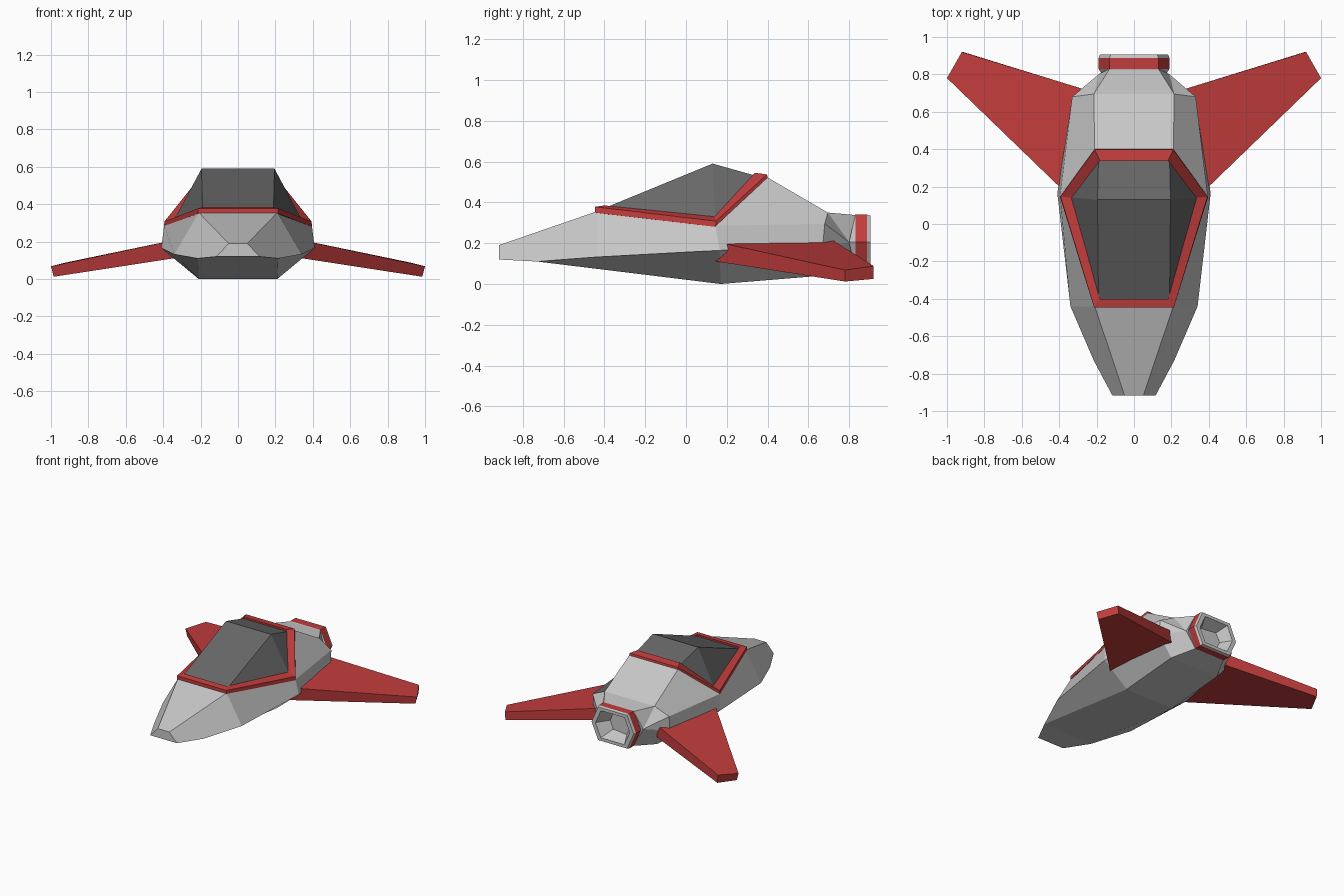
import bpy, bmesh

if "Cube" in bpy.data.objects:
    bpy.data.objects.remove(bpy.data.objects["Cube"])


def material(name, rgb):
    m = bpy.data.materials.new(name)
    m.diffuse_color = (*rgb, 1)
    m.use_nodes = True
    m.node_tree.nodes["Principled BSDF"].inputs["Base Color"].default_value = m.diffuse_color
    return m


GREY = material("hull grey", (0.57, 0.57, 0.57))
RED = material("trim red", (0.54, 0.046, 0.046))
DARK = material("dark glass", (0.135, 0.135, 0.135))


def make(name, verts, faces, mats, rule=None):
    """Flat-shaded object from points and faces, normals outward."""
    bm = bmesh.new()
    vs = [bm.verts.new(v) for v in verts]
    for f in faces:
        bm.faces.new([vs[i] for i in f])
    bmesh.ops.recalc_face_normals(bm, faces=bm.faces)
    if rule:
        for f in bm.faces:
            f.material_index = rule(f)
    me = bpy.data.meshes.new(name)
    bm.to_mesh(me)
    bm.free()
    for m in mats:
        me.materials.append(m)
    ob = bpy.data.objects.new(name, me)
    bpy.context.collection.objects.link(ob)
    return ob


def symmetric(name, pts, sides, chain, extra, mat):
    """Side faces on both sides, plus panels across the middle along a chain."""
    keys = list(pts)
    n = len(keys)
    idx = {k: i for i, k in enumerate(keys)}
    verts = [pts[k] for k in keys] + [(-x, y, z) for x, y, z in pts.values()]
    faces = []
    for s in sides:
        faces.append([idx[c] for c in s])
        faces.append([idx[c] + n for c in reversed(s)])
    for p, q in chain:
        faces.append([idx[p], idx[q], idx[q] + n, idx[p] + n])
    for s in extra:
        faces.append([idx[c] for c in s] + [idx[c] + n for c in reversed(s)])
    return make(name, verts, faces, [mat])


def loft(name, rings, mats, rule=None, closed=False, caps=()):
    """Bridge successive rings of equal size."""
    n, r = len(rings[0]), len(rings)
    faces = []
    for a in range(r if closed else r - 1):
        b = (a + 1) % r
        for i in range(n):
            j = (i + 1) % n
            faces.append([a * n + i, a * n + j, b * n + j, b * n + i])
    for c in caps:
        faces.append([c * n + i for i in range(n)])
    return make(name, [p for ring in rings for p in ring], faces, mats, rule)


# Hull: named points of the right half, from nose to tail
hull = {
    "a": (.05, -.918, .19), "b": (.115, -.918, .12), "c": (.215, -.73, .11),
    "d": (.21, -.44, .355), "e": (.34, -.44, .132),
    "f": (.395, .145, .285), "g": (.41, .165, .165), "h": (.21, .17, 0),
    "i": (.21, .395, .525), "j": (.215, .695, .35), "k": (.33, .68, .295),
    "l": (.33, .67, .18), "m": (.21, .66, .04),
    "n": (.13, .83, .338), "o": (.19, .80, .205), "p": (.13, .83, .07),
}
loop = "jnpmhcbadfij"
symmetric("hull", hull,
          ["abced", "degf", "fglk", "fkji", "cegh", "ghml", "jko", "jon", "klo", "lmpo"],
          [(p, q) for p, q in zip(loop, loop[1:]) if p + q != "np"], ["nop"], GREY)

# Canopy: dark faceted glass
glass = {"a": (.19, -.405, .37), "b": (.35, .143, .30), "c": (.19, .345, .53),
         "d": (.195, .13, .59)}
symmetric("canopy", glass, ["abd", "bcd"],
          [("a", "d"), ("d", "c"), ("a", "b"), ("b", "c")], [], DARK)


# Canopy frame: bent six-cornered ring
def corners(front, side, rear):
    right = [front, side, rear]
    return right + [(-x, y, z) for x, y, z in reversed(right)]


loft("canopy_frame", [
    corners((.213, -.447, .35), (.396, .145, .28), (.21, .402, .515)),
    corners((.213, -.447, .378), (.393, .147, .308), (.21, .397, .537)),
    corners((.182, -.40, .385), (.335, .14, .33), (.182, .338, .545)),
    corners((.182, -.40, .34), (.335, .14, .28), (.182, .338, .50)),
], [RED], closed=True)


# Engine nozzle: hexagonal, red band, grey lip and tapering recess
def hexagon(y, s):
    return [(x * s, y, .205 + z * s) for x, z in
            [(.13, .135), (.19, 0), (.13, -.135), (-.13, -.135), (-.19, 0), (-.13, .135)]]


loft("engine_nozzle", [hexagon(.80, .9), hexagon(.83, 1), hexagon(.888, 1), hexagon(.905, .96),
                       hexagon(.905, .78), hexagon(.78, .35)], [GREY, RED],
     rule=lambda f: int(.84 < f.calc_center_median().y < .88
                        and abs(f.normal.y) < .1), caps=(0, 5))

# Wings: swept, drooping slabs tapering in thickness
for side, s in (("right", 1), ("left", -1)):
    top = [(.25, .055, .227), (1.0, .78, .068), (.92, .92, .088), (.25, .715, .217)]
    low = [(.25, .055, .125), (.985, .78, .012), (.915, .92, .025), (.25, .715, .125)]
    loft(side + "_wing", [[(s * x, y, z) for x, y, z in r] for r in (top, low)],
         [RED], caps=(0, 1))
